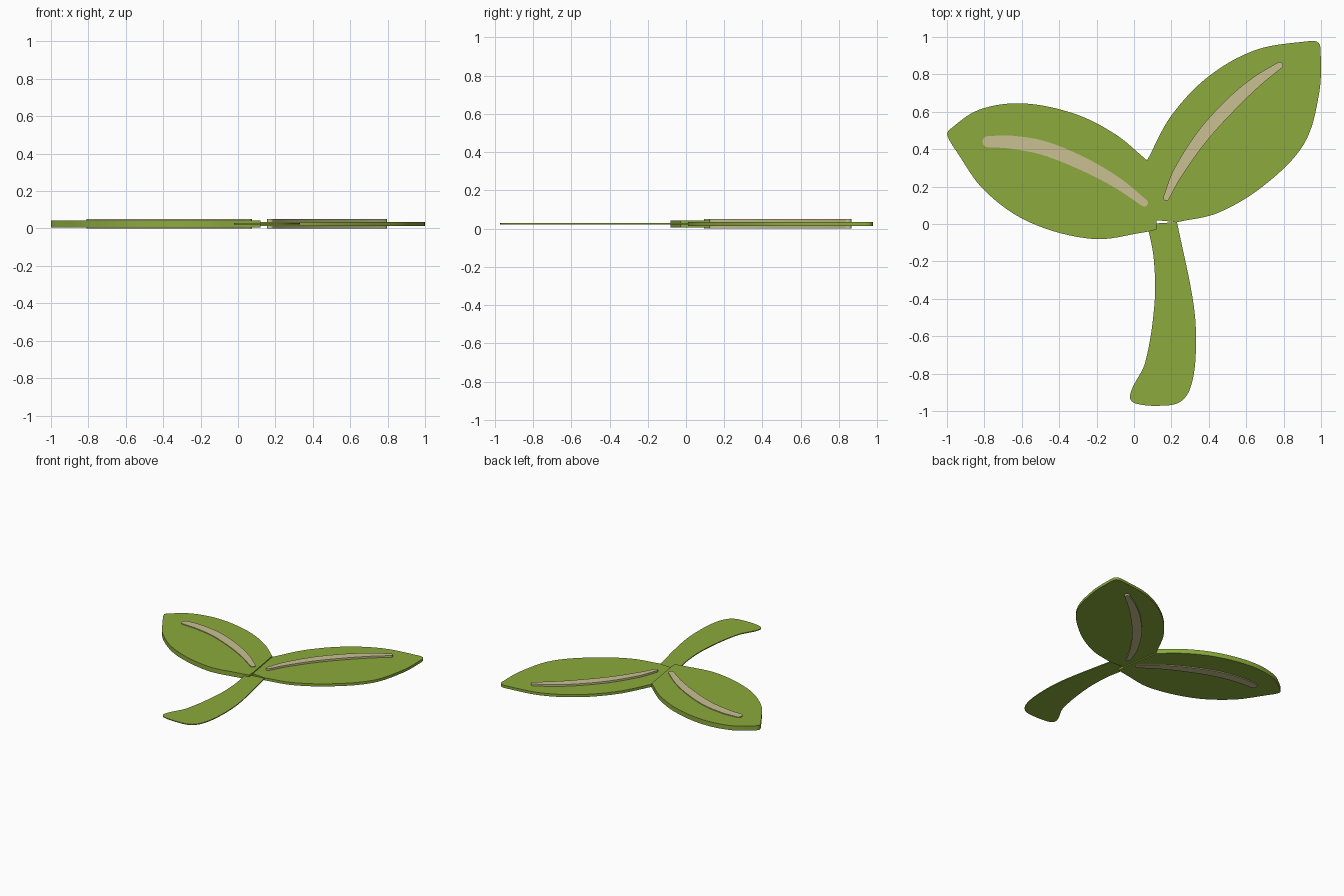
import bpy, bmesh, math
from mathutils import Vector
from mathutils.geometry import interpolate_bezier

cube = bpy.data.objects.get("Cube")
if cube:
    bpy.data.objects.remove(cube, do_unlink=True)

MID_Z = 0.025  # every part is centred on this height


def make_material(name, colour):
    mat = bpy.data.materials.new(name)
    mat.use_nodes = True
    mat.diffuse_color = colour
    mat.node_tree.nodes["Principled BSDF"].inputs["Base Color"].default_value = colour
    return mat


def smooth_path(points, steps=8):
    """Smooth curve through the points, returned as a list of vectors."""
    pts = [Vector(p) for p in points]
    last = len(pts) - 1
    tangents = [(pts[min(i + 1, last)] - pts[max(i - 1, 0)]).normalized()
                for i in range(len(pts))]
    path = [pts[0]]
    for i in range(last):
        a, b = pts[i], pts[i + 1]
        reach = (b - a).length / 3
        path += interpolate_bezier(a, a + tangents[i] * reach,
                                   b - tangents[i + 1] * reach, b, steps + 1)[1:]
    return path


def outline(*strokes):
    """Join smooth strokes, leaving a corner wherever two strokes meet."""
    loop = []
    for stroke in strokes:
        loop += smooth_path(stroke)
    return loop


def ribbon(points, start, middle, end):
    """Outline of a round-ended band whose half width varies along its path."""
    path = smooth_path(points)
    last = len(path) - 1
    left, right, caps = [], [], []
    for i, p in enumerate(path):
        t = i / last
        base = start + (end - start) * t
        width = base + (middle - (start + end) / 2) * math.sin(math.pi * t)
        along = (path[min(i + 1, last)] - path[max(i - 1, 0)]).normalized()
        side = Vector((-along.y, along.x))
        left.append(p + side * width)
        right.append(p - side * width)
        if i in (0, last):
            out = along if i else -along
            turn = side if i else -side
            angles = [math.pi * k / 8 for k in range(1, 8)]
            caps.append([p + (turn * math.cos(a) + out * math.sin(a)) * width
                         for a in angles])
    return left + caps[1] + right[::-1] + caps[0]


def make_plate(name, loop, thickness, mat):
    """Flat slab with the given outline."""
    clean = [p for i, p in enumerate(loop) if (p - loop[i - 1]).length > 0.0005]
    bm = bmesh.new()
    face = bm.faces.new([bm.verts.new((p.x, p.y, MID_Z - thickness / 2)) for p in clean])
    top = bmesh.ops.extrude_face_region(bm, geom=[face])["geom"]
    bmesh.ops.translate(bm, vec=(0, 0, thickness),
                        verts=[v for v in top if isinstance(v, bmesh.types.BMVert)])
    bmesh.ops.recalc_face_normals(bm, faces=bm.faces)
    mesh = bpy.data.meshes.new(name)
    bm.to_mesh(mesh)
    bm.free()
    mesh.materials.append(mat)
    obj = bpy.data.objects.new(name, mesh)
    bpy.context.collection.objects.link(obj)
    bpy.ops.object.select_all(action="DESELECT")
    obj.select_set(True)
    bpy.context.view_layer.objects.active = obj
    bpy.ops.object.shade_smooth_by_angle(angle=math.radians(30))
    return obj


leaf_green = make_material("leaf green", (0.263, 0.402, 0.045, 1))
vein_cream = make_material("vein cream", (0.578, 0.527, 0.283, 1))

# Thick leaf on the -x side
make_plate("right_leaf", outline(
    [(0.12, -0.03), (0.05, -0.045), (-0.22, -0.08), (-0.56, 0.01), (-0.8, 0.18),
     (-0.95, 0.39), (-0.998, 0.475), (-0.985, 0.505), (-0.83, 0.61), (-0.6, 0.645),
     (-0.32, 0.59), (-0.1, 0.48), (0.07, 0.34)],
    [(0.07, 0.34), (0.12, 0.02)]), 0.037, leaf_green)

# Thinner leaf on the +x side
make_plate("left_leaf", outline(
    [(0.07, 0.34), (0.2, 0.58), (0.4, 0.79), (0.65, 0.93), (0.93, 0.977),
     (0.985, 0.97), (0.998, 0.92), (0.99, 0.7), (0.91, 0.43), (0.7, 0.21),
     (0.45, 0.06), (0.23, 0.01)],
    [(0.23, 0.01), (0.12, 0.02)]), 0.021, leaf_green)

# Thin curved stem
make_plate("stem", outline(
    [(0.07, 0), (0.105, -0.18), (0.11, -0.42), (0.06, -0.74), (-0.01, -0.88),
     (-0.02, -0.935), (0.01, -0.96), (0.12, -0.972), (0.24, -0.955), (0.3, -0.88),
     (0.33, -0.7), (0.32, -0.44), (0.23, 0.01)]), 0.007, leaf_green)

# Veins pass through the leaves and stand proud on both sides
make_plate("right_vein", ribbon(
    [(-0.78, 0.44), (-0.66, 0.438), (-0.48, 0.405), (-0.27, 0.32), (-0.09, 0.22),
     (0.055, 0.113)], 0.03, 0.037, 0.02), 0.05, vein_cream)
make_plate("left_vein", ribbon(
    [(0.172, 0.14), (0.235, 0.275), (0.37, 0.475), (0.53, 0.65), (0.66, 0.765),
     (0.778, 0.848)], 0.016, 0.036, 0.018), 0.05, vein_cream)
